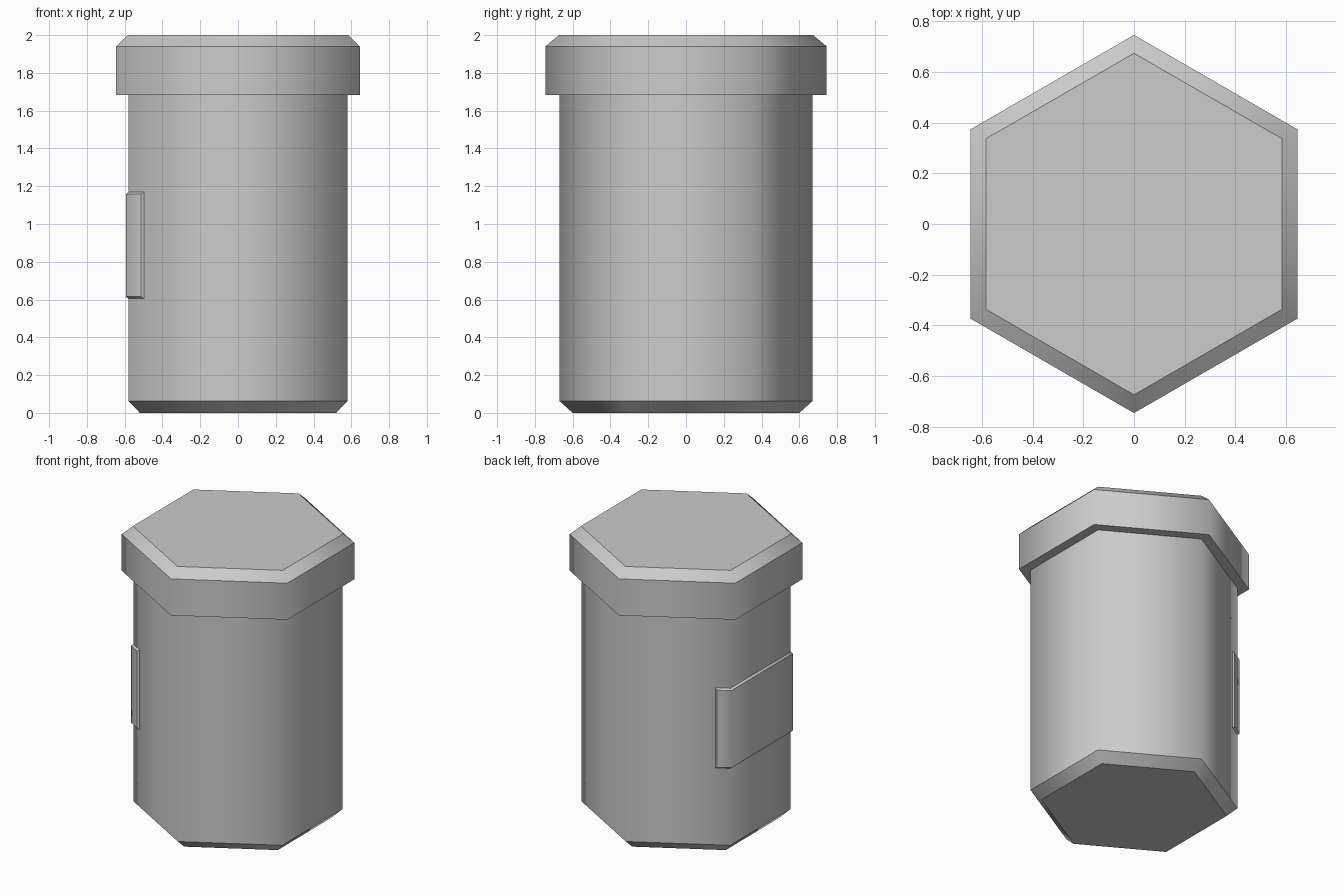
import bpy, bmesh
from math import sin, cos, radians
from mathutils import Vector

cube = bpy.data.objects.get("Cube")
if cube:
    bpy.data.objects.remove(cube, do_unlink=True)

# Single plain grey material
grey = bpy.data.materials.new("plain grey")
grey.use_nodes = True
colour = (0.6, 0.6, 0.6, 1)
grey.diffuse_color = colour
grey.node_tree.nodes["Principled BSDF"].inputs["Base Color"].default_value = colour


def corner(radius, degrees):
    a = radians(degrees)
    return Vector((radius * cos(a), radius * sin(a), 0))


def finish(name, bm, is_soft):
    """Smooth across the corner edges, keep all other edges sharp."""
    bmesh.ops.recalc_face_normals(bm, faces=bm.faces)
    for f in bm.faces:
        f.smooth = True
    for e in bm.edges:
        e.smooth = is_soft(e)
    mesh = bpy.data.meshes.new(name)
    bm.to_mesh(mesh)
    bm.free()
    mesh.materials.append(grey)
    obj = bpy.data.objects.new(name, mesh)
    bpy.context.scene.collection.objects.link(obj)
    return obj


def rises(edge):
    return abs(edge.verts[0].co.z - edge.verts[1].co.z) > 0.001


def hex_prism(name, profile):
    """Six-sided solid lofted through (radius, height) rings."""
    bm = bmesh.new()
    rings = []
    for radius, z in profile:
        up = Vector((0, 0, z))
        rings.append([bm.verts.new(corner(radius, 30 + 60 * i) + up) for i in range(6)])
    for low, high in zip(rings, rings[1:]):
        for i in range(6):
            j = (i + 1) % 6
            bm.faces.new((low[i], low[j], high[j], high[i]))
    bm.faces.new(rings[0])
    bm.faces.new(rings[-1])
    return finish(name, bm, rises)


def wrap_path(radius, overlap):
    """One whole side of the hexagon plus a short return round each corner."""
    a, b, c, d = [corner(radius, deg) for deg in (90, 150, 210, 270)]
    return [b.lerp(a, overlap), b, c, c.lerp(d, overlap)]


# Main body with a chamfered foot, and the wider chamfered cap
hex_prism("body", [(0.6, 0), (0.67, 0.063), (0.67, 1.69)])
hex_prism("cap", [(0.745, 1.683), (0.745, 1.94), (0.673, 2.0)])

# Thin plate folded over the -x side, with bevelled borders
bm = bmesh.new()
loops = []
for radius, overlap, z0, z1 in ((0.668, 0.145, 0.603, 1.17), (0.684, 0.133, 0.615, 1.158)):
    path = wrap_path(radius, overlap)
    outline = [p + Vector((0, 0, z0)) for p in path]
    outline += [p + Vector((0, 0, z1)) for p in reversed(path)]
    loops.append([bm.verts.new(p) for p in outline])
inner, outer = loops
for i in range(8):
    j = (i + 1) % 8
    bm.faces.new((inner[i], inner[j], outer[j], outer[i]))
for loop in loops:
    for i in range(3):
        bm.faces.new((loop[i], loop[i + 1], loop[6 - i], loop[7 - i]))
finish("side_plate", bm,
       lambda e: rises(e) and all(abs(v.co.y) < 0.36 for v in e.verts))
